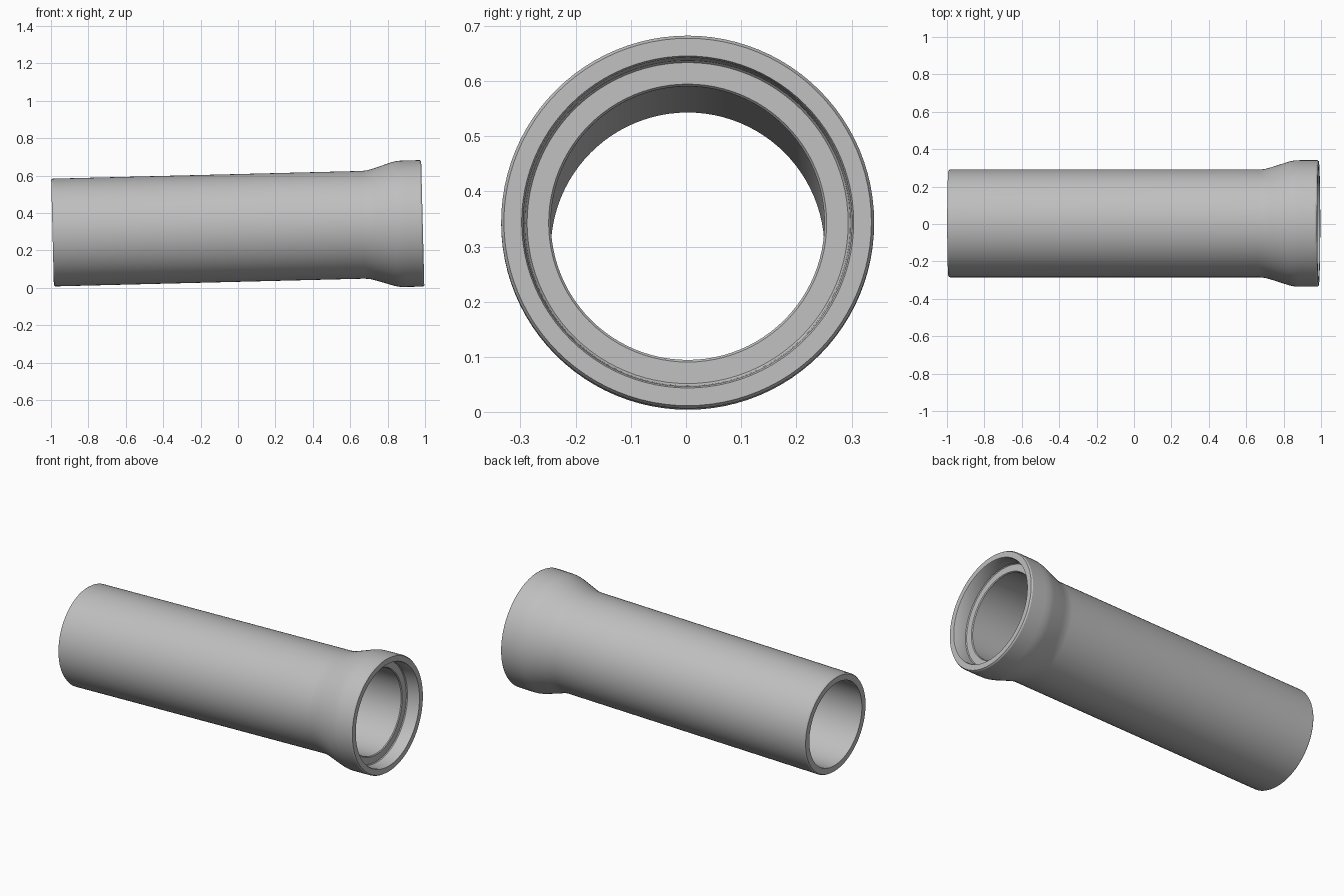
import bpy, bmesh, math
from mathutils import Matrix

cube = bpy.data.objects.get("Cube")
if cube:
    bpy.data.objects.remove(cube, do_unlink=True)

# Concrete material
concrete = bpy.data.materials.new("concrete_grey")
concrete.use_nodes = True
colour = (0.52, 0.52, 0.52, 1)
concrete.diffuse_color = colour
bsdf = concrete.node_tree.nodes["Principled BSDF"]
bsdf.inputs["Base Color"].default_value = colour
bsdf.inputs["Roughness"].default_value = 0.8

# Wall section as (position along axis, radius)
START, END = -0.992, 0.988
BORE, SOCKET, BODY, BELL = 0.248, 0.297, 0.288, 0.338
section = [
    (START, BORE), (START, BODY - 0.005), (START + 0.008, BODY),
    (0.67, BODY), (0.70, BODY + 0.003), (0.73, BODY + 0.011),   # flare begins
    (0.83, BELL - 0.007), (0.86, BELL - 0.001), (0.89, BELL),   # flare ends
    (END - 0.008, BELL), (END, BELL - 0.005),                  # rim
    (END, SOCKET + 0.004), (END - 0.006, SOCKET + 0.001),
    (END - 0.075, SOCKET - 0.002), (END - 0.08, SOCKET - 0.006),  # socket shoulder
    (END - 0.08, BORE + 0.004), (END - 0.085, BORE),
]

# Pipe: revolve the closed section around its axis
bm = bmesh.new()
verts = [bm.verts.new((x, 0, r)) for x, r in section]
edges = [bm.edges.new((verts[i - 1], verts[i])) for i in range(len(verts))]
bmesh.ops.spin(bm, geom=verts + edges, cent=(0, 0, 0), axis=(1, 0, 0),
               angle=math.tau, steps=96, use_merge=True)
bmesh.ops.remove_doubles(bm, verts=bm.verts, dist=0.0001)
bmesh.ops.recalc_face_normals(bm, faces=bm.faces)

# Lay the pipe down so both the bell and the plain end touch the ground
tilt = Matrix.Rotation(-math.atan(0.025), 4, 'Y')
bm.transform(Matrix.Translation((0, 0.003, 0.320)) @ tilt)

mesh = bpy.data.meshes.new("drain_pipe")
bm.to_mesh(mesh)
bm.free()
mesh.materials.append(concrete)
pipe = bpy.data.objects.new("drain_pipe", mesh)
bpy.context.collection.objects.link(pipe)

bpy.ops.object.select_all(action='DESELECT')
pipe.select_set(True)
bpy.context.view_layer.objects.active = pipe
bpy.ops.object.shade_smooth_by_angle(angle=math.radians(30))
